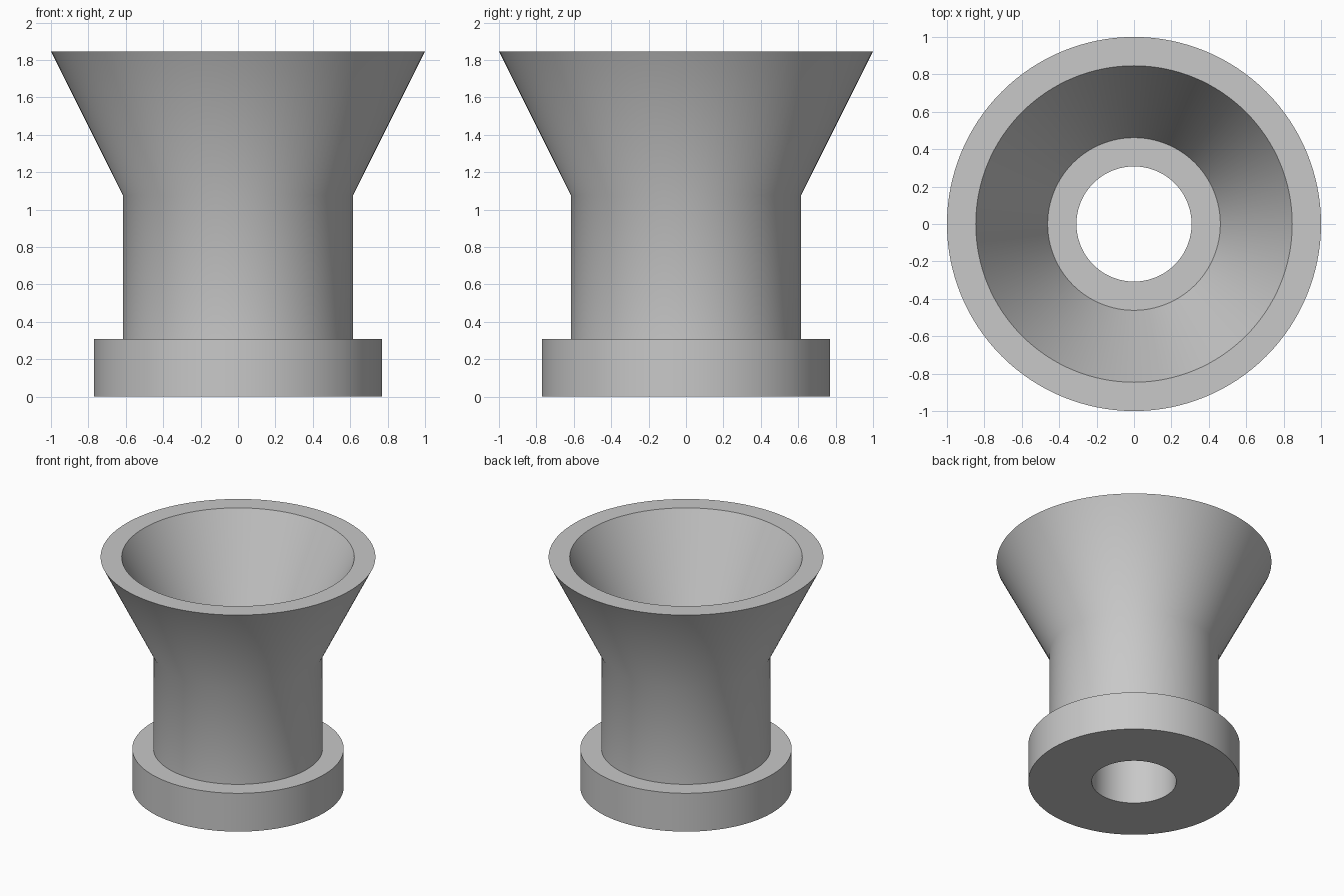
import bpy, bmesh, math

cube = bpy.data.objects.get("Cube")
if cube:
    bpy.data.objects.remove(cube, do_unlink=True)

U = 2 / 13          # wall thickness; every size is a multiple of it
SEGMENTS = 128

grey = bpy.data.materials.new("light_grey")
grey.use_nodes = True
colour = (0.58, 0.58, 0.58, 1)
grey.diffuse_color = colour
grey.node_tree.nodes["Principled BSDF"].inputs["Base Color"].default_value = colour


def lathe(name, profile):
    """Spin a closed (radius, height) profile around the z axis."""
    bm = bmesh.new()
    verts = [bm.verts.new((r * U, 0, z * U)) for r, z in profile]
    edges = [bm.edges.new((v, verts[i - 1])) for i, v in enumerate(verts)]
    bmesh.ops.spin(bm, geom=verts + edges, cent=(0, 0, 0), axis=(0, 0, 1),
                   angle=math.tau, steps=SEGMENTS, use_merge=True)
    bmesh.ops.remove_doubles(bm, verts=bm.verts[:], dist=1e-5)
    bmesh.ops.recalc_face_normals(bm, faces=bm.faces[:])
    mesh = bpy.data.meshes.new(name)
    bm.to_mesh(mesh)
    bm.free()
    mesh.materials.append(grey)
    obj = bpy.data.objects.new(name, mesh)
    bpy.context.collection.objects.link(obj)
    bpy.ops.object.select_all(action='DESELECT')
    obj.select_set(True)
    bpy.context.view_layer.objects.active = obj
    bpy.ops.object.shade_smooth_by_angle(angle=math.radians(30))
    return obj


# Flanged foot, straight neck, flared cup with a ledge, and a through bore
lathe("flanged_funnel", [
    (2, 0), (5, 0), (5, 2), (4, 2),      # foot flange
    (4, 7), (6.5, 12),                   # neck and outer flare
    (5.5, 12), (3, 7), (2, 7),           # rim, inner flare, ledge to bore
])
